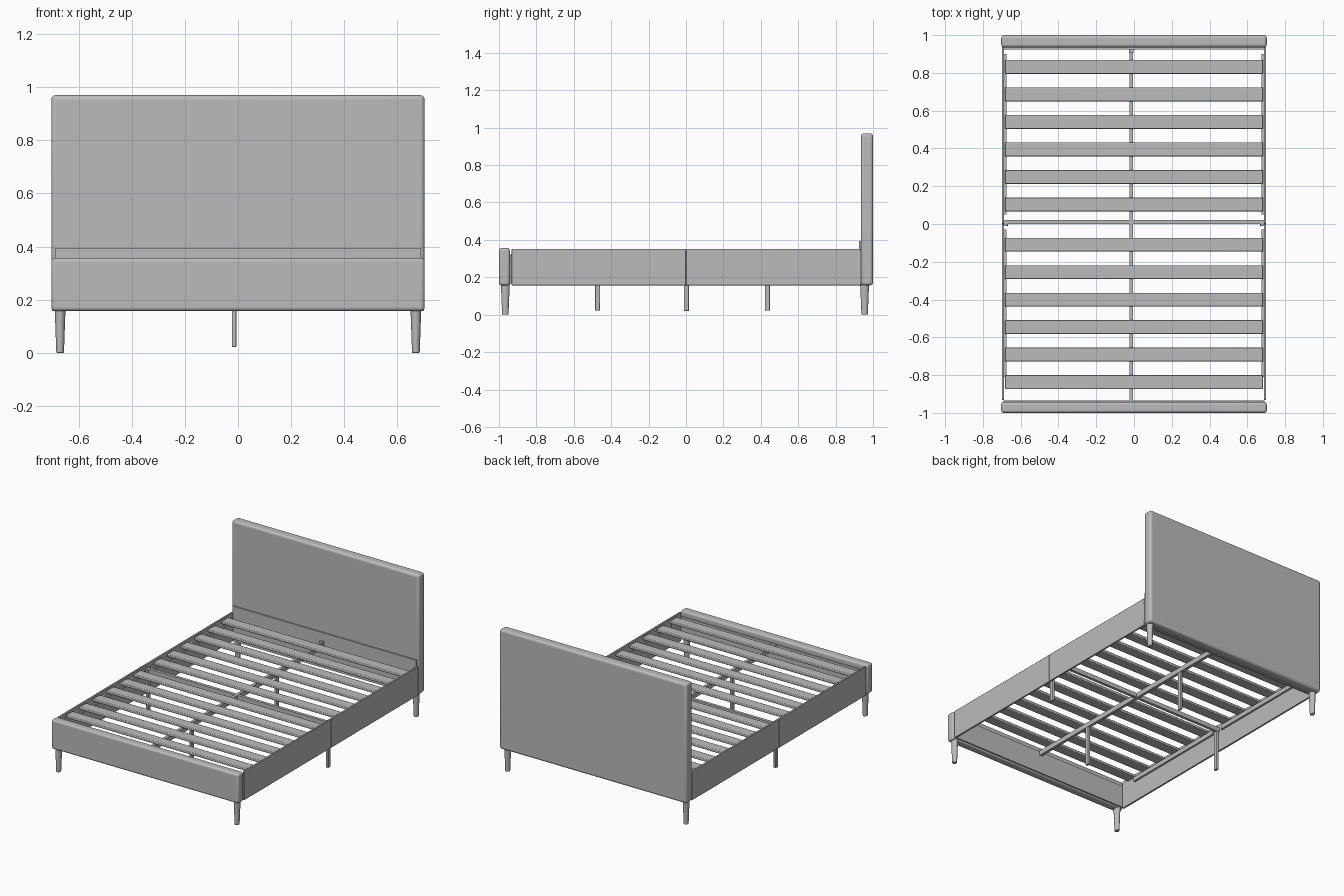
import bpy, bmesh, math

cube = bpy.data.objects.get("Cube")
if cube:
    bpy.data.objects.remove(cube, do_unlink=True)

grey = bpy.data.materials.new("warm_grey")
grey.use_nodes = True
colour = (0.5, 0.5, 0.5, 1)
grey.diffuse_color = colour
grey.node_tree.nodes["Principled BSDF"].inputs["Base Color"].default_value = colour


def finish(obj, name):
    obj.name = name
    obj.data.materials.append(grey)
    return obj


def box(name, x, y, z, bevel=0, segments=4):
    """Box from (low, high) ranges, with optional rounded edges."""
    bpy.ops.mesh.primitive_cube_add(size=1)
    obj = finish(bpy.context.object, name)
    for v in obj.data.vertices:
        v.co = [r[0] if c < 0 else r[1] for c, r in zip(v.co, (x, y, z))]
    if bevel:
        mod = obj.modifiers.new("rounding", "BEVEL")
        mod.width, mod.segments = bevel, segments
        bpy.ops.object.shade_smooth_by_angle(angle=math.radians(40))
    return obj


def span(centre, width):
    return (centre - width / 2, centre + width / 2)


def tapered_leg(name, x, y):
    bpy.ops.mesh.primitive_cone_add(vertices=24, radius1=0.017, radius2=0.024,
                                    depth=0.17, location=(x, y, 0.085))
    obj = finish(bpy.context.object, name)
    obj.scale.x = 0.85
    mod = obj.modifiers.new("soft_foot", "BEVEL")
    mod.width, mod.segments, mod.limit_method = 0.003, 2, "ANGLE"
    bpy.ops.object.shade_smooth_by_angle(angle=math.radians(40))


RAIL_BOTTOM, RAIL_TOP = 0.157, 0.352
SLAT_BOTTOM, SLAT_TOP = 0.325, 0.343
CENTRE_X = -0.015

# Upholstered end boards
box("headboard", (-0.703, 0.703), (0.935, 1.0), (RAIL_BOTTOM, 0.97), 0.016)
box("footboard", (-0.703, 0.703), (-1.0, -0.942), (RAIL_BOTTOM, 0.357), 0.014)
box("headboard_inner_plate", (-0.69, 0.69), (0.925, 0.937), (RAIL_BOTTOM, 0.395))
box("footboard_inner_plate", (-0.69, 0.69), (-0.945, -0.934), (RAIL_BOTTOM + 0.01, 0.32))

# Sides: rails in two halves, slat ledges, mid legs and corner legs
for side, s in (("left", 1), ("right", -1)):
    def across(a, b):
        return tuple(sorted((s * a, s * b)))
    for end, rail_y, ledge_y, leg_y in (("rear", (0.001, 0.936), (0.05, 0.9), 0.955),
                                        ("front", (-0.932, -0.001), (-0.81, -0.03), -0.966)):
        box(f"{side}_{end}_rail", across(0.687, 0.7), rail_y, (RAIL_BOTTOM, RAIL_TOP), 0.003, 2)
        box(f"{side}_{end}_ledge", across(0.674, 0.688), ledge_y, (0.295, SLAT_BOTTOM))
        tapered_leg(f"{side}_{end}_leg", s * 0.67, leg_y)
    box(f"{side}_middle_leg", across(0.668, 0.686), span(0.002, 0.027), (0.02, 0.325), 0.003, 2)

# Centre support
box("centre_beam", span(CENTRE_X, 0.02), (-0.935, 0.925), (0.292, SLAT_BOTTOM))
box("cross_bar", (-0.687, 0.687), span(0.01, 0.02), (0.295, SLAT_BOTTOM))
box("beam_bracket", span(CENTRE_X, 0.024), (0.905, 0.926), (0.3, 0.34))
for name, y in (("front", -0.473), ("rear", 0.435)):
    box(f"{name}_centre_leg", span(CENTRE_X, 0.017), span(y, 0.027), (0.022, 0.295), 0.003, 2)

# Slats: six on each half of the frame
for name, start in (("rear", 0.104), ("front", -0.837)):
    for i in range(6):
        box(f"{name}_slat_{i + 1}", (-0.683, 0.683), span(start + i * 0.1455, 0.073),
            (SLAT_BOTTOM, SLAT_TOP), 0.004, 2)
